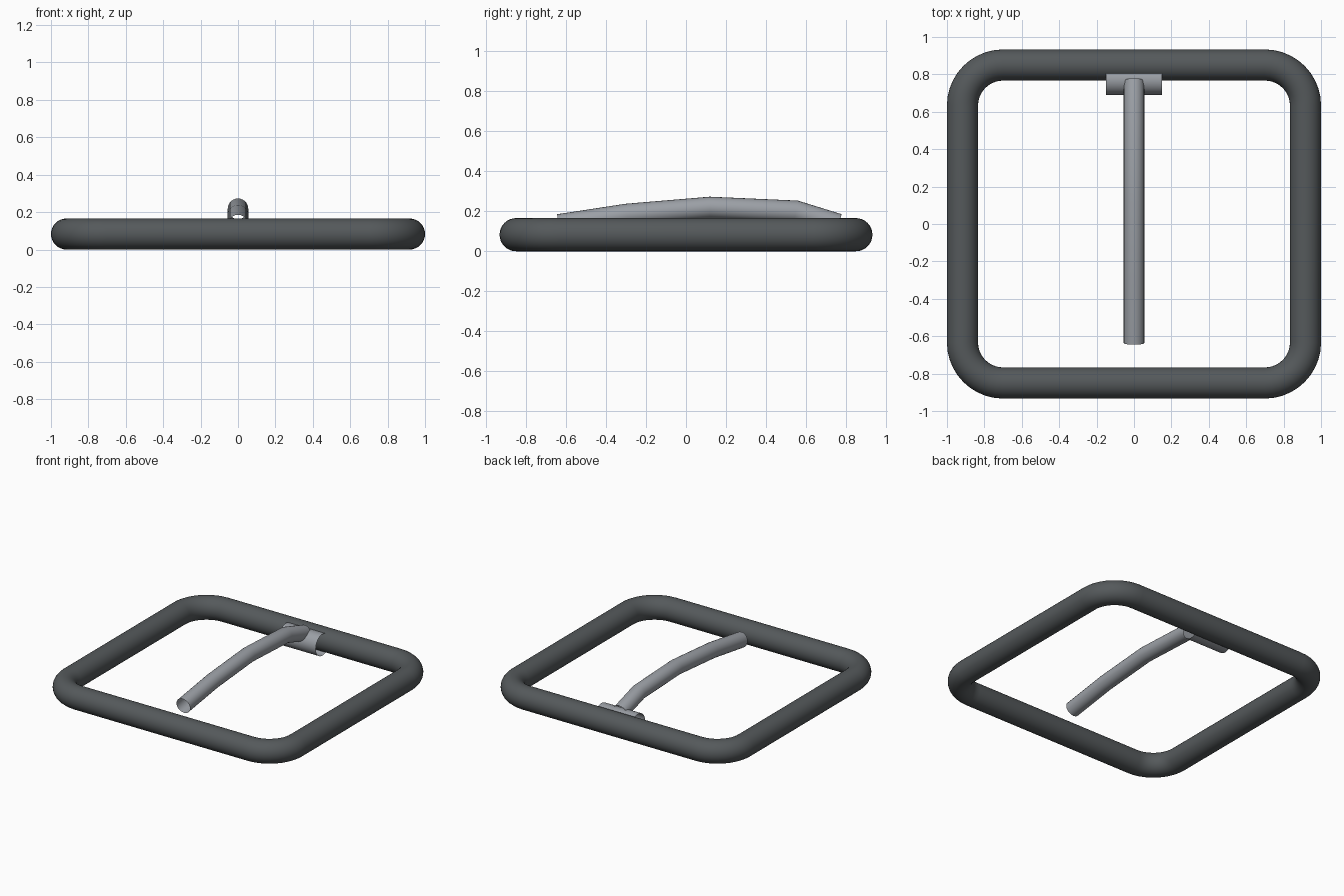
import bpy, bmesh
from math import sin, cos, pi
from mathutils import Vector

if "Cube" in bpy.data.objects:
    bpy.data.objects.remove(bpy.data.objects["Cube"])


def material(name, rgb):
    m = bpy.data.materials.new(name)
    m.diffuse_color = (*rgb, 1)
    m.use_nodes = True
    m.node_tree.nodes["Principled BSDF"].inputs["Base Color"].default_value = m.diffuse_color
    return m


def tube(name, path, radius, side, sides, mat, closed=False):
    """Sweep a round open-ended section along a planar path; side = fixed plane normal."""
    pts = [Vector(p) for p in path]
    side = Vector(side)
    n = len(pts)
    bm = bmesh.new()
    rings = []
    for i, p in enumerate(pts):
        prev = pts[i - 1] if closed or i > 0 else None
        nxt = pts[(i + 1) % n] if closed or i < n - 1 else None
        d1 = (p - prev).normalized() if prev is not None else (nxt - p).normalized()
        d2 = (nxt - p).normalized() if nxt is not None else d1
        t = (d1 + d2).normalized()
        across = side.cross(t) / t.dot(d1)      # mitre keeps the width constant
        rings.append([bm.verts.new(p + radius * (cos(a) * across + sin(a) * side))
                      for a in (2 * pi * k / sides for k in range(sides))])
    for i in range(n if closed else n - 1):
        a, b = rings[i], rings[(i + 1) % n]
        for k in range(sides):
            j = (k + 1) % sides
            bm.faces.new((a[k], a[j], b[j], b[k]))
    bmesh.ops.recalc_face_normals(bm, faces=bm.faces)
    for f in bm.faces:
        f.smooth = True
    me = bpy.data.meshes.new(name)
    bm.to_mesh(me)
    bm.free()
    me.materials.append(mat)
    ob = bpy.data.objects.new(name, me)
    bpy.context.collection.objects.link(ob)
    return ob


dark = material("dark_metal", (0.09, 0.1, 0.105))
steel = material("steel", (0.33, 0.35, 0.38))

# Rounded rectangular frame
R, CX, CY, BEND, STEPS = 0.083, 0.70, 0.633, 0.217, 10
loop = []
for q, (sx, sy) in enumerate([(1, 1), (-1, 1), (-1, -1), (1, -1)]):
    for s in range(STEPS + 1):
        a = pi / 2 * (q + s / STEPS)
        loop.append((sx * CX + BEND * cos(a), sy * CY + BEND * sin(a), R))
tube("buckle_frame", loop, R, (0, 0, 1), 32, dark, closed=True)

# Hinge sleeve beside the rear bar
tube("hinge_sleeve", [(-0.15, 0.769, R), (0.15, 0.769, R)], 0.079, (0, 0, 1), 32, steel)

# Arched prong
arch = [(-0.637, 0.131), (-0.297, 0.183), (0.12, 0.218), (0.55, 0.199), (0.763, 0.133)]
tube("prong", [(0, y, z) for y, z in arch], 0.055, (1, 0, 0), 24, steel)
